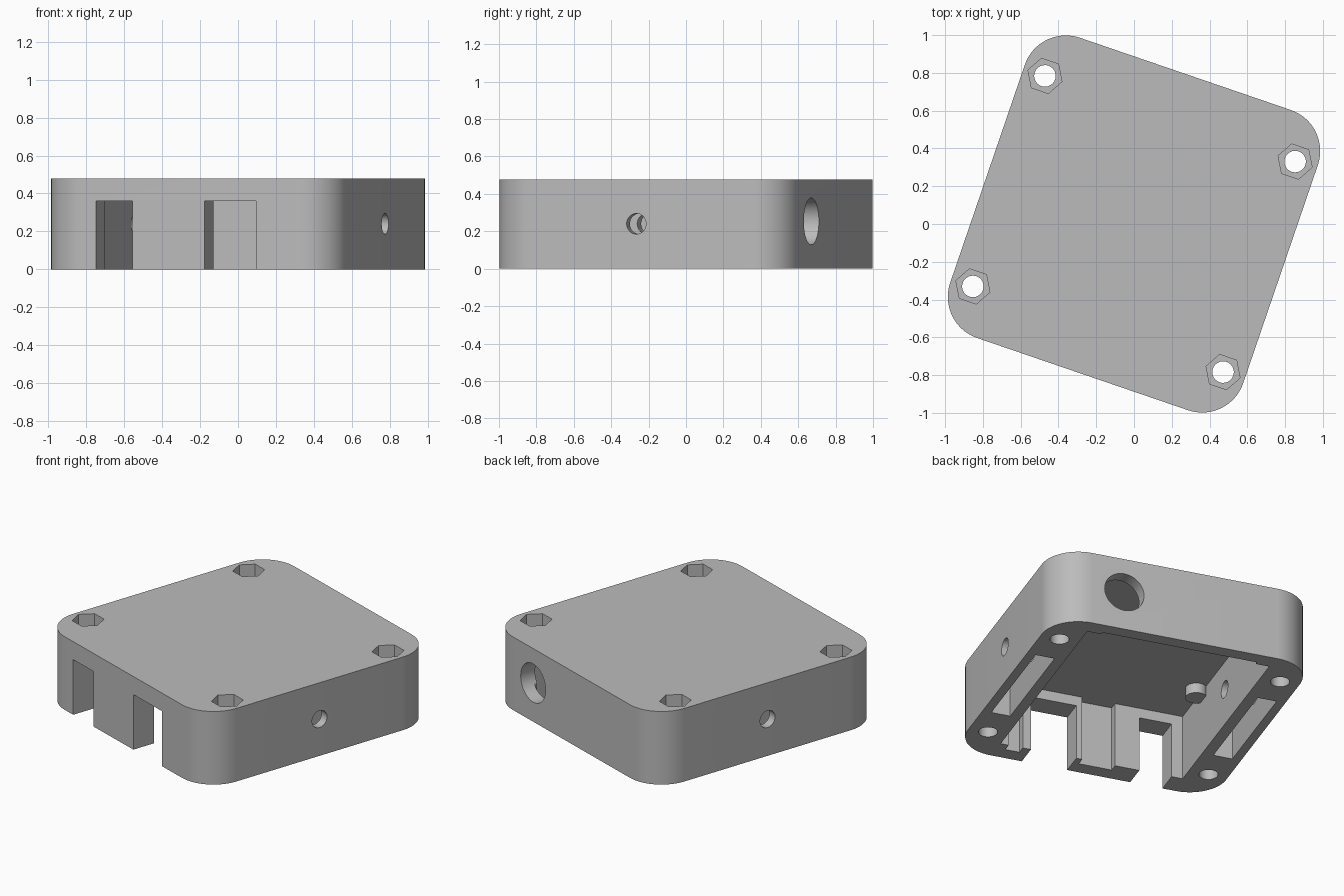
import bpy, bmesh, math
from mathutils import Matrix

if "Cube" in bpy.data.objects:
    bpy.data.objects.remove(bpy.data.objects["Cube"])

TURN = Matrix.Rotation(math.radians(-18.9), 4, 'Z')
HU, HV, HEIGHT, CORNER = 0.82, 0.84, 0.478, 0.23
CEILING, MID = 0.425, 0.24

grey = bpy.data.materials.new("plain grey")
grey.use_nodes = True
grey.diffuse_color = (0.5, 0.5, 0.5, 1)
grey.node_tree.nodes["Principled BSDF"].inputs["Base Color"].default_value = (0.5, 0.5, 0.5, 1)


def prism(name, points, z0, z1, matrix=Matrix()):
    """Extrude a flat outline from z0 to z1, then place it."""
    bm = bmesh.new()
    face = bm.faces.new([bm.verts.new((x, y, z0)) for x, y in points])
    top = bmesh.ops.extrude_face_region(bm, geom=[face])["geom"]
    verts = [v for v in top if isinstance(v, bmesh.types.BMVert)]
    bmesh.ops.translate(bm, verts=verts, vec=(0, 0, z1 - z0))
    bmesh.ops.recalc_face_normals(bm, faces=bm.faces)
    bm.transform(matrix)
    mesh = bpy.data.meshes.new(name)
    bm.to_mesh(mesh)
    bm.free()
    mesh.materials.append(grey)
    obj = bpy.data.objects.new(name, mesh)
    bpy.context.collection.objects.link(obj)
    return obj


def ring(x, y, r, n, start=0.0, sweep=math.tau):
    return [(x + r * math.cos(start + sweep * i / n),
             y + r * math.sin(start + sweep * i / n)) for i in range(n)]


def box(x0, x1, y0, y1):
    return [(x0, y0), (x1, y0), (x1, y1), (x0, y1)]


# Rounded rectangular body
outline = []
for k, (sx, sy) in enumerate([(1, 1), (-1, 1), (-1, -1), (1, -1)]):
    outline += ring(sx * (HU - CORNER), sy * (HV - CORNER), CORNER, 17,
                    k * math.pi / 2, math.pi / 2 * 17 / 16)
body = prism("case_body", outline, 0, HEIGHT)
cutters = []


def cut(*args):
    cutters.append(prism("cutter", *args))


# Open cavity, with stepped front wall and shallow step in the back wall
FRONT, RECESS, BACK = -0.69, -0.745, 0.735
cavity = [(-0.575, FRONT), (-0.146, FRONT), (-0.146, RECESS), (0.063, RECESS),
          (0.063, FRONT), (0.44, FRONT), (0.44, RECESS), (0.53, RECESS),
          (0.53, FRONT), (0.58, FRONT), (0.58, BACK), (0.49, BACK),
          (0.49, 0.755), (-0.49, 0.755), (-0.49, BACK), (-0.575, BACK)]
cut(cavity, -0.1, CEILING)

# Front notches
for u0, u1 in [(-0.505, -0.3), (0.1, 0.388)]:
    cut(box(u0, u1, -0.95, -0.66), -0.12, 0.36)

# Corner screw holes with hexagonal nut pockets, and side slots
for su in (-1, 1):
    for sv in (-1, 1):
        cut(ring(su * 0.7, sv * 0.589, 0.057, 32), -0.2, 0.7)
        cut(ring(su * 0.7, sv * 0.589, 0.095, 6), 0.378, 0.7)
    u0, u1 = sorted((su * 0.645, su * 0.765))
    cut(box(u0, u1, -0.365, 0.365), -0.15, CEILING - 0.01)

# Round holes through both side walls
for u in (-0.7, 0.7):
    place = Matrix.Translation((u, 0, MID)) @ Matrix.Rotation(math.pi / 2, 4, 'Y')
    cut(ring(0, 0, 0.055, 32), -0.22, 0.22, place)

# Large round port in the back wall
place = Matrix.Translation((0.385, 0.8, 0.253)) @ Matrix.Rotation(math.pi / 2, 4, 'X')
cut(ring(0, 0, 0.125, 48), -0.15, 0.15, place)

# Cut everything away from the body
bpy.context.view_layer.objects.active = body
for c in cutters:
    c.hide_render = True
    mod = body.modifiers.new("cut", 'BOOLEAN')
    mod.operation, mod.solver, mod.object = 'DIFFERENCE', 'EXACT', c
    bpy.ops.object.modifier_apply(modifier=mod.name)
    bpy.data.objects.remove(c)

# Small rounded boss under the ceiling, beside the side wall
boss = prism("ceiling_boss", ring(-0.53, -0.35, 0.065, 24), 0.36, CEILING + 0.01)

# Smooth rounded surfaces, crisp edges, final turn
for obj in (body, boss):
    obj.matrix_world = TURN
    bpy.ops.object.select_all(action='DESELECT')
    obj.select_set(True)
    bpy.context.view_layer.objects.active = obj
    bpy.ops.object.shade_smooth_by_angle(angle=math.radians(30))
